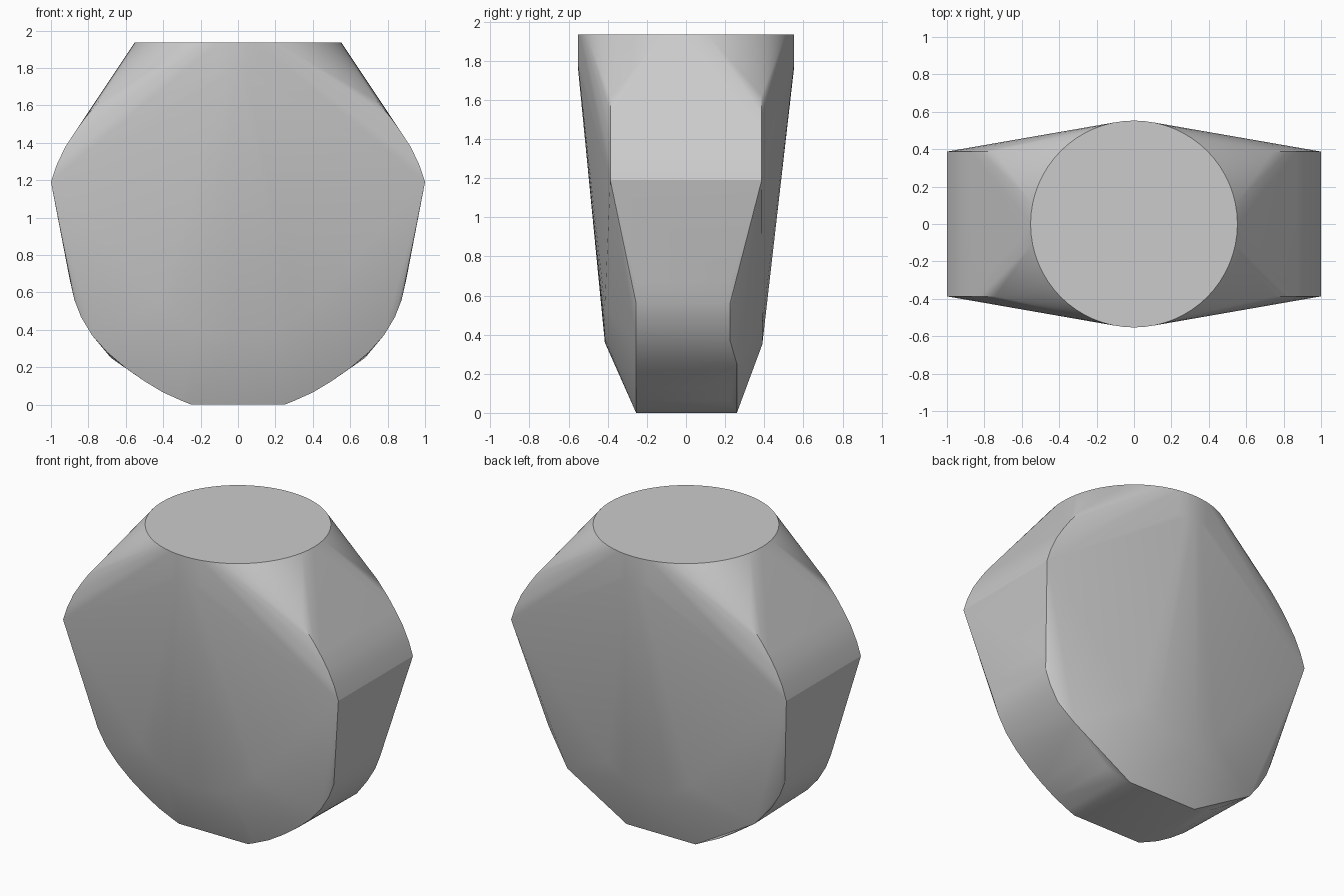
import bpy
import bmesh
import math

cube = bpy.data.objects.get("Cube")
if cube:
    bpy.data.objects.remove(cube, do_unlink=True)

grey = bpy.data.materials.new("plain grey")
grey.use_nodes = True
colour = (0.6, 0.6, 0.6, 1)
grey.diffuse_color = colour
grey.node_tree.nodes["Principled BSDF"].inputs["Base Color"].default_value = colour

points = []


def add_profile(profile, *depths):
    """Place an x-z profile, mirrored in x, at each given depth."""
    for y in depths:
        for x, z in profile:
            points.extend([(x, y, z), (-x, y, z)])


# Round collar at the top
RADIUS, STEPS = 0.553, 64
for i in range(STEPS):
    a = math.tau * i / STEPS
    for z in (1.77, 1.935):
        points.append((RADIUS * math.cos(a), RADIUS * math.sin(a), z))

# Curved shoulders
add_profile([(1, 1.19), (0.97, 1.28), (0.925, 1.375), (0.87, 1.46),
             (0.82, 1.53), (0.74, 1.625)], -0.387, 0.387)

# Rounded belly band
add_profile([(0.9, 0.67), (0.875, 0.56), (0.84, 0.47), (0.78, 0.37),
             (0.7, 0.28), (0.6, 0.195), (0.5, 0.125), (0.4, 0.065),
             (0.3, 0.02), (0.25, 0)], -0.255, 0.225)

# Round lower rim of the front panel
for i in range(-6, 7):
    a = math.radians(8 * i)
    points.append((0.56 * math.sin(a), -0.415, 0.92 - 0.56 * math.cos(a)))

# Coarser lower rim of the back panel
add_profile([(0.16, 0.35), (0.3, 0.45)], 0.39)
add_profile([(0.68, 0.25), (0.25, 0)], 0.26)

# Wrap one skin around the sections
bm = bmesh.new()
for p in points:
    bm.verts.new(p)
hull = bmesh.ops.convex_hull(bm, input=bm.verts)
unused = {v for key in ("geom_interior", "geom_unused") for v in hull[key]
          if isinstance(v, bmesh.types.BMVert)}
bmesh.ops.delete(bm, geom=list(unused), context="VERTS")
bmesh.ops.delete(bm, geom=[v for v in bm.verts if not v.link_faces],
                 context="VERTS")
bmesh.ops.dissolve_limit(bm, angle_limit=math.radians(0.3),
                         verts=bm.verts, edges=bm.edges)
bmesh.ops.recalc_face_normals(bm, faces=bm.faces)

mesh = bpy.data.meshes.new("rounded_body")
bm.to_mesh(mesh)
bm.free()
mesh.materials.append(grey)
body = bpy.data.objects.new("rounded_body", mesh)
bpy.context.collection.objects.link(body)
bpy.context.view_layer.objects.active = body
body.select_set(True)
bpy.ops.object.shade_smooth_by_angle(angle=math.radians(28))
